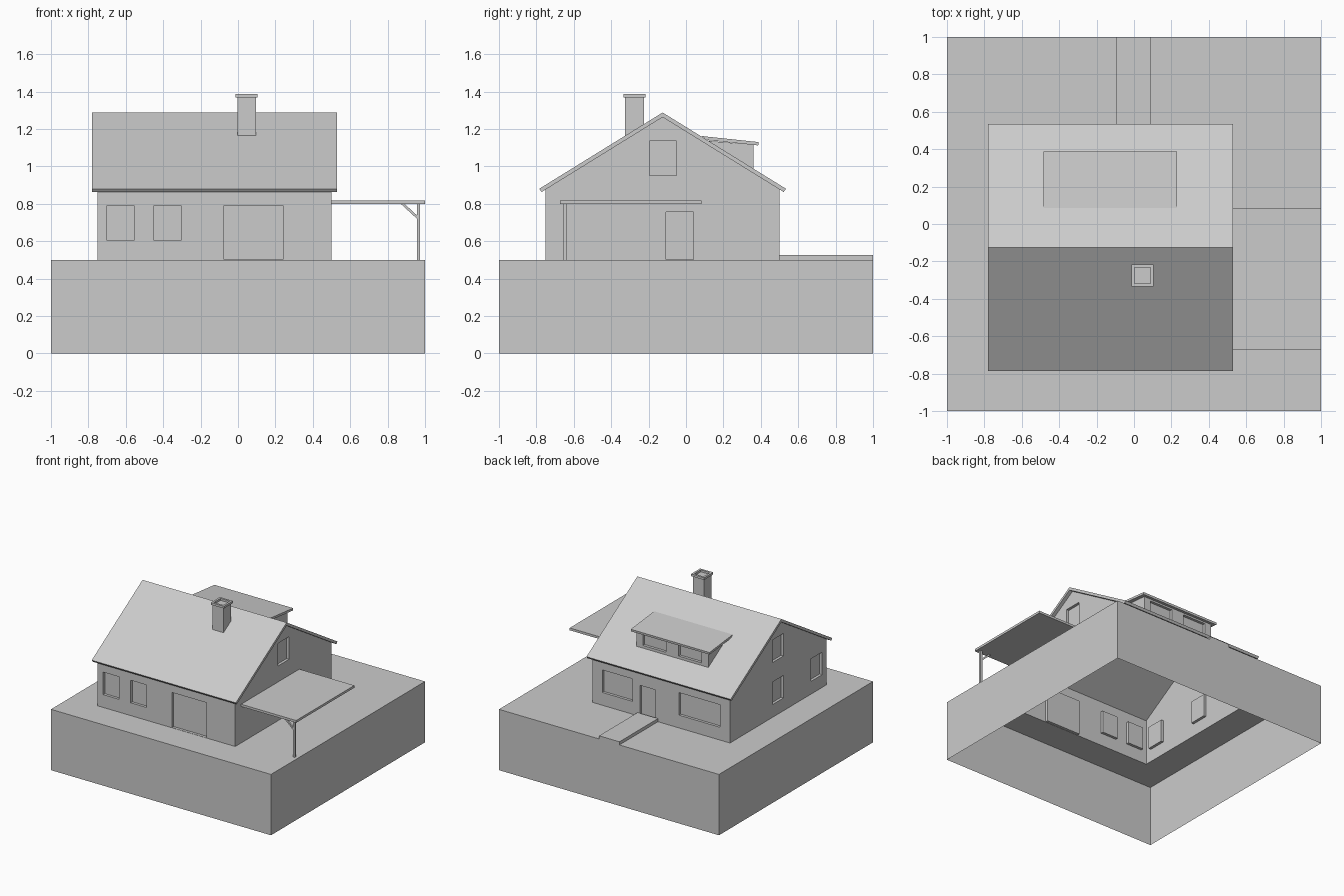
import bpy, bmesh
from mathutils import Vector

if "Cube" in bpy.data.objects:
    bpy.data.objects.remove(bpy.data.objects["Cube"])


def finish(name, bm):
    bmesh.ops.recalc_face_normals(bm, faces=bm.faces)
    me = bpy.data.meshes.new(name)
    bm.to_mesh(me)
    bm.free()
    ob = bpy.data.objects.new(name, me)
    bpy.context.collection.objects.link(ob)
    return ob


def add_box(bm, x, y, z):
    vs = bmesh.ops.create_cube(bm, size=1)["verts"]
    for v in vs:
        v.co = Vector([(r[0] + r[1]) / 2 + c * (r[1] - r[0]) for r, c in zip((x, y, z), v.co)])


def box(name, *ranges):
    bm = bmesh.new()
    add_box(bm, *ranges)
    return finish(name, bm)


def prism(name, pts, lo, hi, axis="x"):
    """Extrude a profile in (y, z) along x, or in (x, z) along y."""
    bm = bmesh.new()
    at = (lambda p: (lo, *p)) if axis == "x" else (lambda p: (p[0], lo, p[1]))
    face = bm.faces.new([bm.verts.new(at(p)) for p in pts])
    new = bmesh.ops.extrude_face_region(bm, geom=[face])["geom"]
    d = (hi - lo, 0, 0) if axis == "x" else (0, hi - lo, 0)
    bmesh.ops.translate(bm, vec=d, verts=[v for v in new if isinstance(v, bmesh.types.BMVert)])
    return finish(name, bm)


def recess(ob, boxes):
    """Cut shallow recesses into a solid."""
    bm = bmesh.new()
    for b in boxes:
        add_box(bm, *b)
    cutter = finish("recess_cutter", bm)
    cutter.hide_render = True
    mod = ob.modifiers.new("recess", "BOOLEAN")
    mod.operation, mod.solver, mod.object = "DIFFERENCE", "EXACT", cutter
    bpy.context.view_layer.objects.active = ob
    bpy.ops.object.modifier_apply(modifier=mod.name)
    bpy.data.objects.remove(cutter)


X0, X1, Y0, Y1, G = -0.75, 0.5, -0.75, 0.5, 0.5   # house footprint, ground level
YC, SLOPE, RIDGE, UNDER = -0.125, 0.618, 1.288, 1.263
D = 0.022                                          # recess depth

# Plot: open-bottomed block with a hole under the house
bm = bmesh.new()
def ring(a, b, c, d, z):
    return [bm.verts.new(p) for p in ((a, c, z), (b, c, z), (b, d, z), (a, d, z))]
rings = [ring(-1, 1, -1, 1, 0), ring(-1, 1, -1, 1, G), ring(X0, X1, Y0, Y1, G)]
for r, s in zip(rings, rings[1:]):
    for i in range(4):
        j = (i + 1) % 4
        bm.faces.new((r[i], r[j], s[j], s[i]))
finish("ground_block", bm)

# House walls with recessed windows and doors
eave = UNDER - SLOPE * (Y1 - YC)
walls = prism("house_walls", [(Y0, G), (Y1, G), (Y1, eave), (YC, UNDER), (Y0, eave)], X0, X1)
WIN, UP, DOOR = (0.605, 0.79), (0.95, 1.135), (G + 0.002, 0.755)
front, back = (Y0 - 0.1, Y0 + D), (Y1 - D, Y1 + 0.1)
left, right = (X0 - 0.1, X0 + D), (X1 - D, X1 + 0.1)
recess(walls, [
    ((-0.70, -0.555), front, WIN), ((-0.45, -0.305), front, WIN),
    ((-0.075, 0.24), front, (G + 0.002, 0.79)),
    ((-0.66, -0.285), back, WIN), ((0.135, 0.41), back, WIN), ((-0.075, 0.07), back, DOOR),
    (left, (-0.195, -0.05), WIN), (left, (-0.695, -0.55), WIN), (left, (-0.195, -0.05), UP),
    (right, (-0.195, -0.05), UP), (right, (-0.108, 0.04), DOOR),
])
# Open the shell below and under the roof
bm = bmesh.new()
bm.from_mesh(walls.data)
bm.normal_update()
gone = [f for f in bm.faces if 0.5 < f.normal.z < 0.95
        or all(abs(v.co.z - G) < 1e-4 for v in f.verts)]
bmesh.ops.delete(bm, geom=gone, context="FACES")
bm.to_mesh(walls.data)
bm.free()

# Gable roof slab
w, t = 0.66, 0.647
top_z, low_z = RIDGE - SLOPE * w, UNDER - SLOPE * t
prism("main_roof", [(YC - w, top_z), (YC, RIDGE), (YC + w, top_z),
                    (YC + t, low_z), (YC, UNDER), (YC - t, low_z)], -0.78, 0.53)

# Dormer
dormer = prism("dormer_walls", [(0.36, 0.982), (0.36, 1.116), (0.12, 1.136)], -0.455, 0.2)
recess(dormer, [(x, (0.36 - D, 0.46), (1.01, 1.1)) for x in ((-0.395, -0.185), (-0.07, 0.14))])
prism("dormer_roof", [(0.085, 1.162), (0.388, 1.13), (0.386, 1.112), (0.11, 1.141)], -0.485, 0.23)

# Chimney with a hollow cap
cx, cy = 0.046, -0.275
box("chimney", (cx - 0.05, cx + 0.05), (cy - 0.05, cy + 0.05), (1.16, 1.37))
cap = box("chimney_cap", (cx - 0.059, cx + 0.059), (cy - 0.059, cy + 0.059), (1.369, 1.387))
bm = bmesh.new()
bm.from_mesh(cap.data)
bm.normal_update()
top = [f for f in bm.faces if f.normal.z > 0.9]
bmesh.ops.inset_region(bm, faces=top, thickness=0.024)
hole = bmesh.ops.extrude_face_region(bm, geom=top)["geom"]
bmesh.ops.translate(bm, vec=(0, 0, -0.016), verts=[v for v in hole if isinstance(v, bmesh.types.BMVert)])
bmesh.ops.delete(bm, geom=[f for f in top if f.is_valid], context="FACES")
bm.to_mesh(cap.data)
bm.free()

# Carport: roof, post and diagonal brace
box("carport_roof", (X1, 1), (-0.673, 0.082), (0.799, 0.818))
box("carport_post", (0.956, 0.974), (-0.654, -0.636), (G, 0.8))
prism("carport_brace", [(0.87, 0.8), (0.89, 0.8), (0.957, 0.738), (0.957, 0.72)],
      -0.652, -0.638, "y")

# Path to the back door
box("path", (-0.095, 0.09), (Y1, 1), (G, 0.526))
